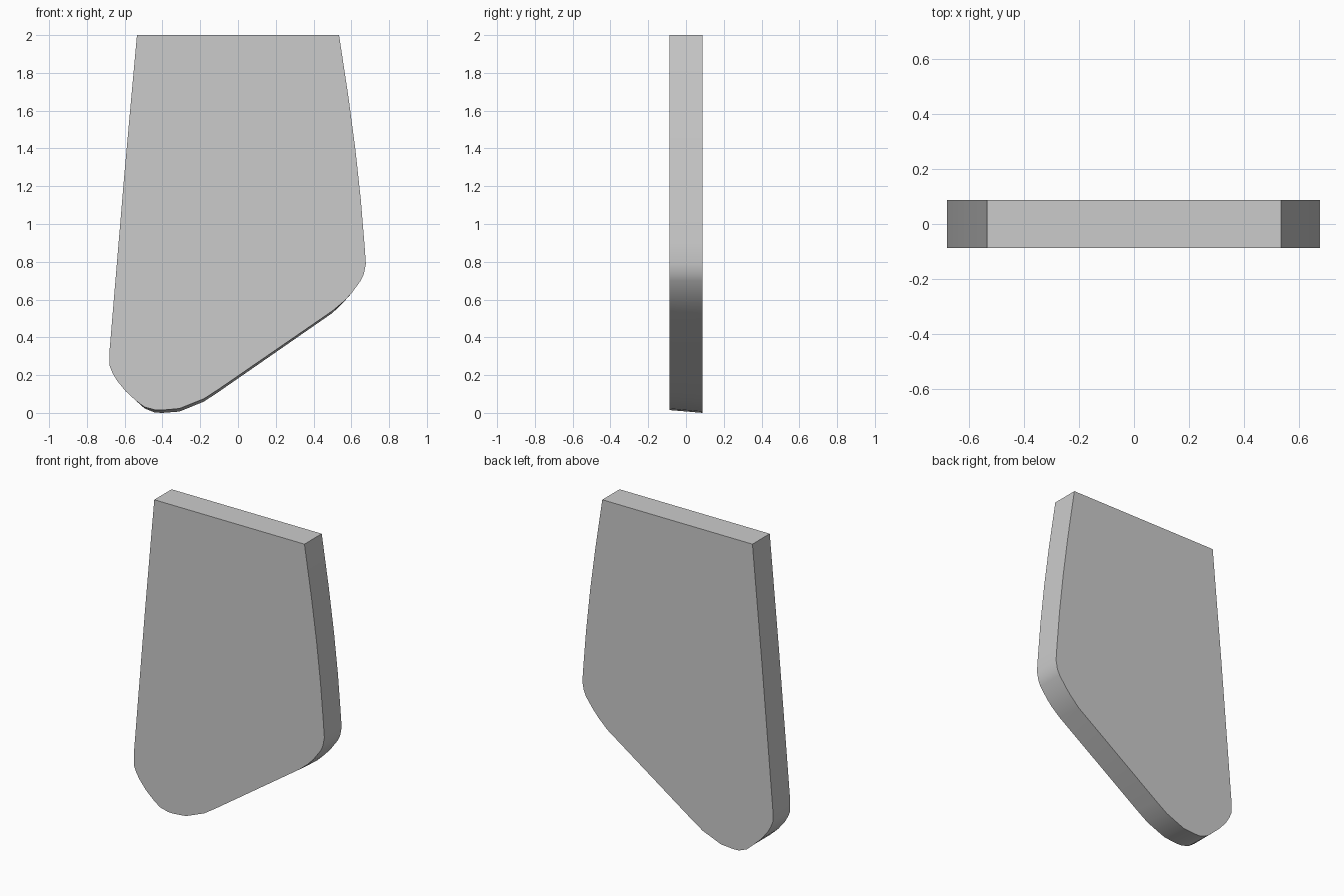
import bpy, bmesh

if "Cube" in bpy.data.objects:
    bpy.data.objects.remove(bpy.data.objects["Cube"])

# Panel outline seen from the front: x, z on the front face, and how far
# the back edge drops below it along the bevelled underside
OUTLINE = [
    (-0.535, 2.0, 0), (-0.601, 1.27, 0), (-0.68, 0.33, 0), (-0.68, 0.25, 0),
    (-0.664, 0.21, 0), (-0.64, 0.17, 0), (-0.595, 0.115, 0), (-0.54, 0.064, 0),
    (-0.495, 0.031, 0.007), (-0.44, 0.016, 0.014), (-0.40, 0.015, 0.015),
    (-0.31, 0.023, 0.016), (-0.18, 0.075, 0.015), (-0.10, 0.127, 0.014),
    (0.50, 0.54, 0.011), (0.56, 0.59, 0.003), (0.60, 0.632, 0),
    (0.65, 0.70, 0), (0.666, 0.735, 0), (0.677, 0.79, 0), (0.669, 0.90, 0),
    (0.65, 1.13, 0), (0.622, 1.39, 0), (0.585, 1.67, 0), (0.535, 2.0, 0),
]
HALF = 0.088

# Flat panel: front and back outlines joined by a rim
bm = bmesh.new()
front = [bm.verts.new((x, -HALF, z)) for x, z, d in OUTLINE]
back = [bm.verts.new((x, HALF, z - d)) for x, z, d in OUTLINE]
bm.faces.new(front)
bm.faces.new(back[::-1])
n = len(OUTLINE)
for i in range(n):
    j = (i + 1) % n
    bm.faces.new((front[j], front[i], back[i], back[j]))
bmesh.ops.recalc_face_normals(bm, faces=bm.faces)

mesh = bpy.data.meshes.new("panel")
bm.to_mesh(mesh)
bm.free()
panel = bpy.data.objects.new("panel", mesh)
bpy.context.collection.objects.link(panel)

# Smooth rim with sharp face edges
bpy.context.view_layer.objects.active = panel
panel.select_set(True)
bpy.ops.object.shade_smooth_by_angle(angle=0.6)
